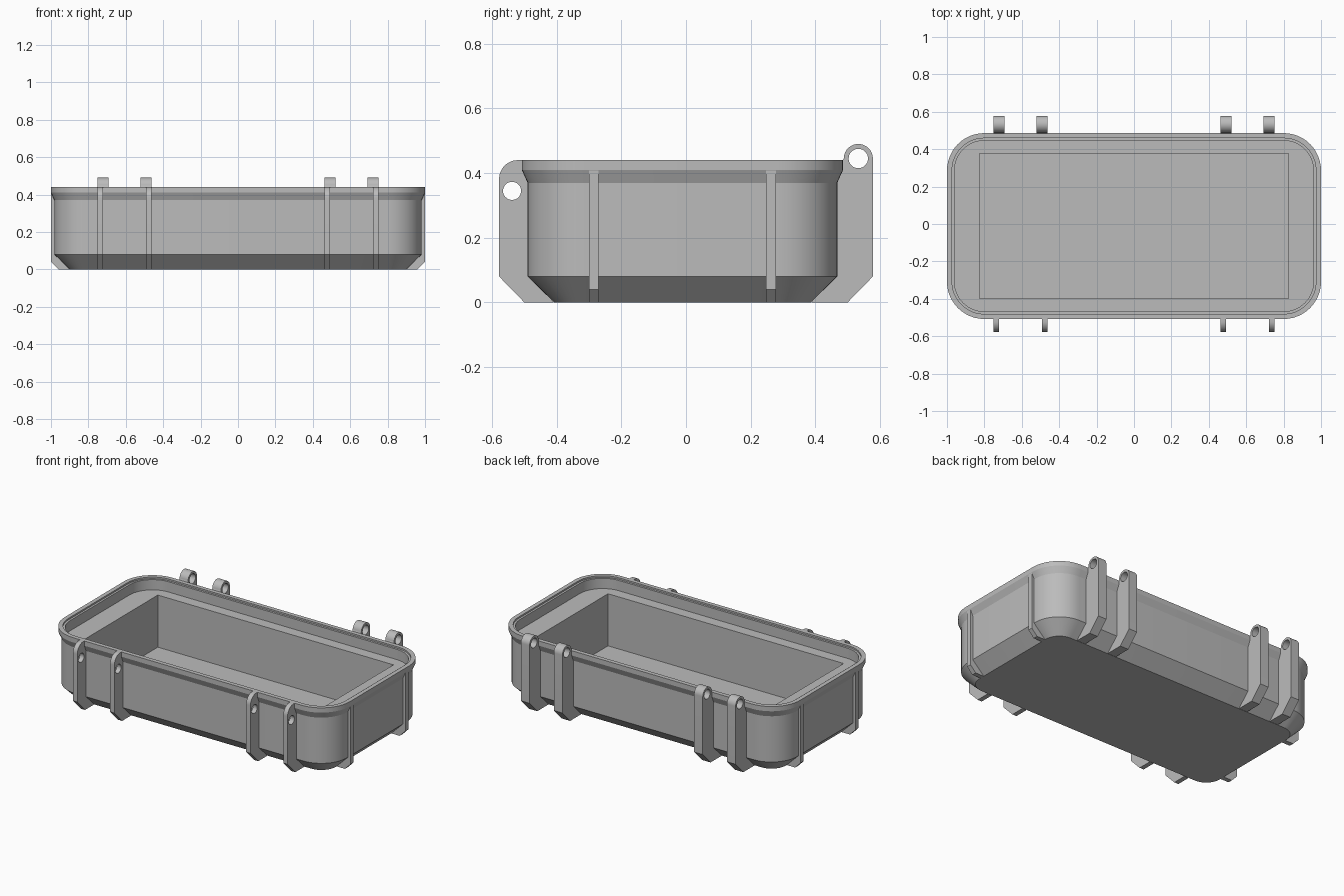
import bpy, bmesh
from math import cos, sin, pi, radians

if "Cube" in bpy.data.objects:
    bpy.data.objects.remove(bpy.data.objects["Cube"], do_unlink=True)

GREY = (0.5, 0.5, 0.5, 1)
mat = bpy.data.materials.new("plain grey")
mat.use_nodes = True
mat.diffuse_color = GREY
mat.node_tree.nodes["Principled BSDF"].inputs["Base Color"].default_value = GREY

Y0 = -0.011              # tray centre line
HX, HY, R = 1.0, 0.497, 0.2


def activate(ob):
    bpy.ops.object.select_all(action='DESELECT')
    ob.select_set(True)
    bpy.context.view_layer.objects.active = ob


def arc(cx, cy, r, a0, a1, n=12):
    return [(cx + r * cos(a0 + (a1 - a0) * i / n),
             cy + r * sin(a0 + (a1 - a0) * i / n)) for i in range(n + 1)]


def rounded_rect(hx, hy, r):
    pts = []
    for k, (sx, sy) in enumerate([(1, 1), (-1, 1), (-1, -1), (1, -1)]):
        pts += arc(sx * (hx - r), sy * (hy - r) + Y0, r, k * pi / 2, (k + 1) * pi / 2)
    return pts


def build_tray():
    # (inset from the rim, height), outside bottom up over the lip to the ledge
    steps = [(0.1, 0), (0.018, 0.08), (0.018, 0.37), (0, 0.41), (0, 0.44),
             (0.027, 0.44), (0.027, 0.43), (0.04, 0.43), (0.04, 0.365)]
    sections = [(rounded_rect(HX - d, HY - d, R - d), z) for d, z in steps]
    # square cornered pocket
    sections += [(rounded_rect(0.826, 0.388, 0), z) for z in (0.365, 0.035)]
    bm = bmesh.new()
    rings = [[bm.verts.new((x, y, z)) for x, y in pts] for pts, z in sections]
    n = len(rings[0])
    for a, b in zip(rings, rings[1:]):
        for i in range(n):
            j = (i + 1) % n
            bm.faces.new((a[i], a[j], b[j], b[i]))
    bm.faces.new(rings[0][::-1])
    bm.faces.new(rings[-1])
    bmesh.ops.remove_doubles(bm, verts=bm.verts, dist=1e-5)
    bmesh.ops.recalc_face_normals(bm, faces=bm.faces)
    me = bpy.data.meshes.new("tray")
    bm.to_mesh(me)
    bm.free()
    me.materials.append(mat)
    ob = bpy.data.objects.new("tray", me)
    bpy.context.collection.objects.link(ob)
    activate(ob)
    bpy.ops.object.shade_smooth_by_angle(angle=radians(20))


def plate(name, outlines, width, location, turn):
    """Upright plate cut from a filled outline, with optional holes."""
    cu = bpy.data.curves.new(name, 'CURVE')
    cu.dimensions = '2D'
    cu.fill_mode = 'BOTH'
    cu.extrude = width / 2
    for pts in outlines:
        sp = cu.splines.new('POLY')
        sp.points.add(len(pts) - 1)
        for p, (u, v) in zip(sp.points, pts):
            p.co = (u, v, 0, 1)
        sp.use_cyclic_u = True
    cu.materials.append(mat)
    ob = bpy.data.objects.new(name, cu)
    ob.location = location
    ob.rotation_euler = (pi / 2, 0, turn)
    bpy.context.collection.objects.link(ob)
    activate(ob)
    bpy.ops.object.convert(target='MESH')
    ob = bpy.context.view_layer.objects.active
    bm = bmesh.new()
    bm.from_mesh(ob.data)
    bmesh.ops.remove_doubles(bm, verts=bm.verts, dist=1e-5)
    bmesh.ops.recalc_face_normals(bm, faces=bm.faces)
    bm.to_mesh(ob.data)
    bm.free()
    bpy.ops.object.shade_smooth_by_angle(angle=radians(30))


build_tray()

# Latch ribs on the front, outlined outwards from the centre
latch = [(0.41, 0), (0.5, 0), (0.578, 0.08)]
latch += arc(0.52, 0.382, 0.058, 0, pi / 2)
latch += [(0.5, 0.44), (0.5, 0.4), (0.48, 0.36), (0.47, 0.08)]
latch_hole = arc(0.538, 0.345, 0.028, 0, 2 * pi, 32)[:-1]

# Hinge ribs on the back, each ending in a round eye
hinge = [(0.388, 0), (0.5, 0), (0.578, 0.08)]
hinge += arc(0.533, 0.445, 0.045, 0, pi, 20)
hinge += [(0.478, 0.43), (0.478, 0.4), (0.458, 0.36), (0.448, 0.08)]
hinge_hole = arc(0.533, 0.445, 0.03, 0, 2 * pi, 32)[:-1]

# Slim ribs on both ends
rib = [(0.9, 0), (0.96, 0), (0.999, 0.04), (0.999, 0.42),
       (0.99, 0.42), (0.97, 0.36), (0.94, 0.08)]

for s, side in ((1, "left"), (-1, "right")):
    for pos, x in (("outer", 0.737), ("inner", 0.477)):
        plate(f"{side}_{pos}_latch_rib", [latch, latch_hole], 0.03, (s * x, 0, 0), -pi / 2)
    for pos, x in (("outer", 0.722), ("inner", 0.492)):
        plate(f"{side}_{pos}_hinge_rib", [hinge, hinge_hole], 0.06, (s * x, 0, 0), pi / 2)
    for pos, dy in (("front", -0.274), ("back", 0.274)):
        plate(f"{side}_{pos}_end_rib", [rib], 0.03, (0, Y0 + dy, 0), 0 if s > 0 else pi)
